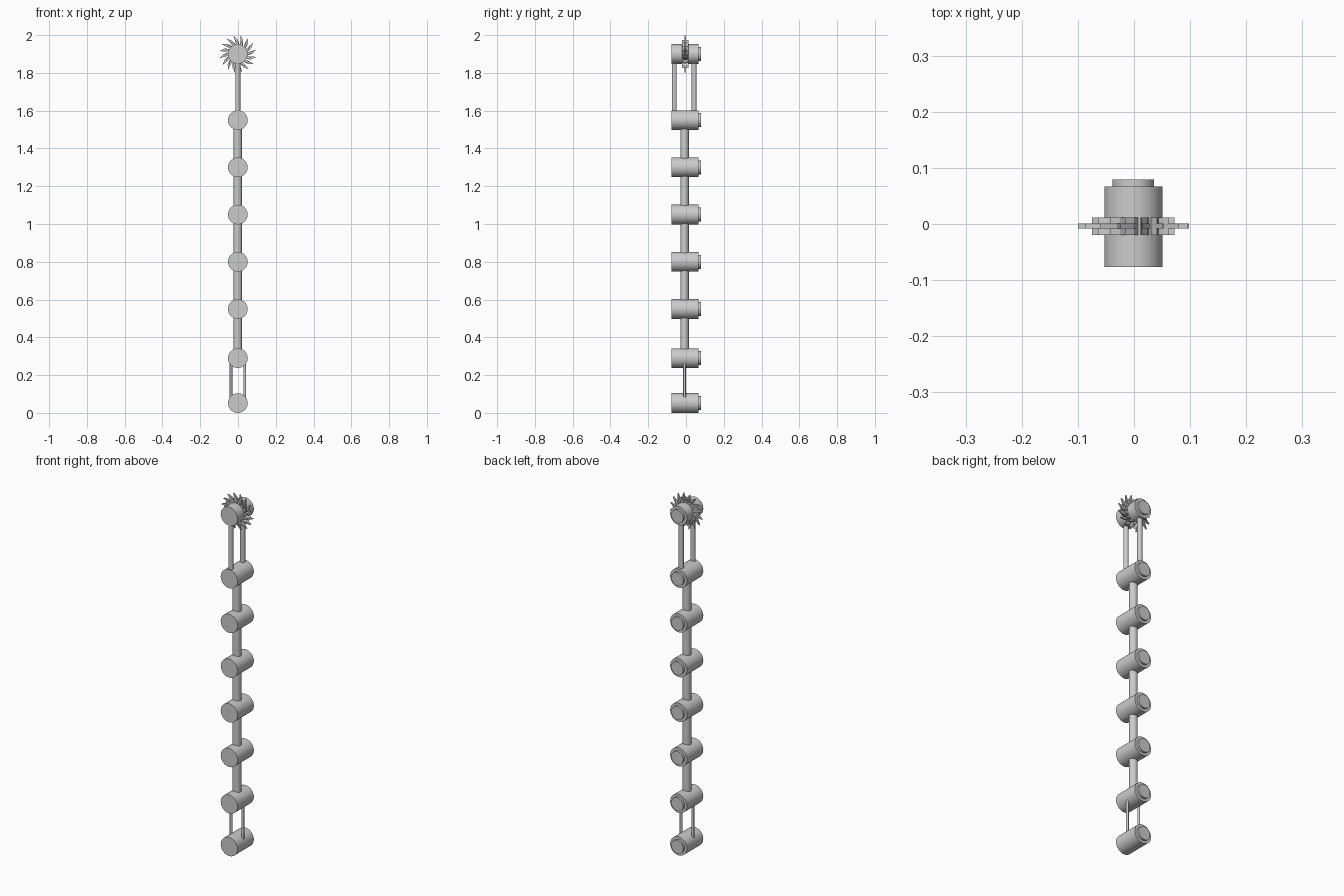
import bpy, bmesh, math

if "Cube" in bpy.data.objects:
    bpy.data.objects.remove(bpy.data.objects["Cube"])

metal = bpy.data.materials.new("light_grey_metal")
metal.diffuse_color = (0.6, 0.6, 0.6, 1)
metal.use_nodes = True
metal.node_tree.nodes["Principled BSDF"].inputs["Base Color"].default_value = metal.diffuse_color

CX, CY = -0.001, -0.005                      # axis of the whole column
DRUM_Z = [0.052, 0.29, 0.55, 0.80, 1.05, 1.30, 1.55, 1.90]


def cylinder(name, radius, depth, loc, along_y=False, sides=48):
    rot = (math.pi / 2, 0, 0) if along_y else (0, 0, 0)
    bpy.ops.mesh.primitive_cylinder_add(vertices=sides, radius=radius, depth=depth,
                                        location=loc, rotation=rot)
    ob = bpy.context.object
    ob.name = name
    ob.data.materials.append(metal)
    bpy.ops.object.shade_smooth_by_angle()
    return ob


def post(name, radius, x, y, z0, z1):
    cylinder(name, radius, z1 - z0, (x, y, (z0 + z1) / 2), sides=32)


def toothed_wheel(name, teeth, root, tip, y0, y1, lean, z):
    """Ring of swept, pointed teeth extruded from y0 to y1."""
    bm = bmesh.new()
    step = math.tau / teeth
    mid = (root + tip) / 2
    # one tooth outline: (radius, angle in tooth steps)
    tooth = [(root, -0.38), (mid, -0.2 + 0.35 * lean), (tip, lean),
             (mid, 0.25 + 0.5 * lean), (root, 0.38)]
    for i in range(teeth):
        ring = [bm.verts.new((r * math.cos((i + a) * step), y0, r * math.sin((i + a) * step)))
                for r, a in tooth]
        # base hidden inside the drum
        for a in (0.38, -0.38):
            ang = (i + a) * step
            ring.append(bm.verts.new((0.045 * math.cos(ang), y0, 0.045 * math.sin(ang))))
        face = bm.faces.new(ring)
        out = bmesh.ops.extrude_face_region(bm, geom=[face])["geom"]
        for v in out:
            if isinstance(v, bmesh.types.BMVert):
                v.co.y = y1
    bmesh.ops.recalc_face_normals(bm, faces=bm.faces)
    me = bpy.data.meshes.new(name)
    bm.to_mesh(me)
    bm.free()
    me.materials.append(metal)
    ob = bpy.data.objects.new(name, me)
    ob.location = (CX, 0, z)
    bpy.context.collection.objects.link(ob)


# Drums with a smaller end cap at the back
for i, z in enumerate(DRUM_Z):
    cylinder(f"drum_{i}", 0.052, 0.144, (CX, CY, z), True)
    cylinder(f"drum_cap_{i}", 0.037, 0.022, (CX, 0.068, z), True)

# Single thick posts between the middle drums
for i in range(1, 6):
    post(f"main_post_{i}", 0.022, CX, CY - 0.002, DRUM_Z[i], DRUM_Z[i + 1])

# Front and back posts below the toothed wheel
for label, y in (("front", -0.062), ("back", 0.043)):
    post(f"upper_post_{label}", 0.013, CX, y, DRUM_Z[6], DRUM_Z[7])

# Thin left and right posts at the bottom
for label, x in (("left", -0.037), ("right", 0.036)):
    post(f"lower_post_{label}", 0.007, x, -0.008, DRUM_Z[0], DRUM_Z[1])

# Toothed wheel: a thin outer blade ring and a thicker inner ring
toothed_wheel("outer_teeth", 16, 0.052, 0.1, -0.008, 0.001, 0.6, DRUM_Z[7])
toothed_wheel("inner_teeth", 16, 0.052, 0.075, -0.020, 0.012, 0.5, DRUM_Z[7])
